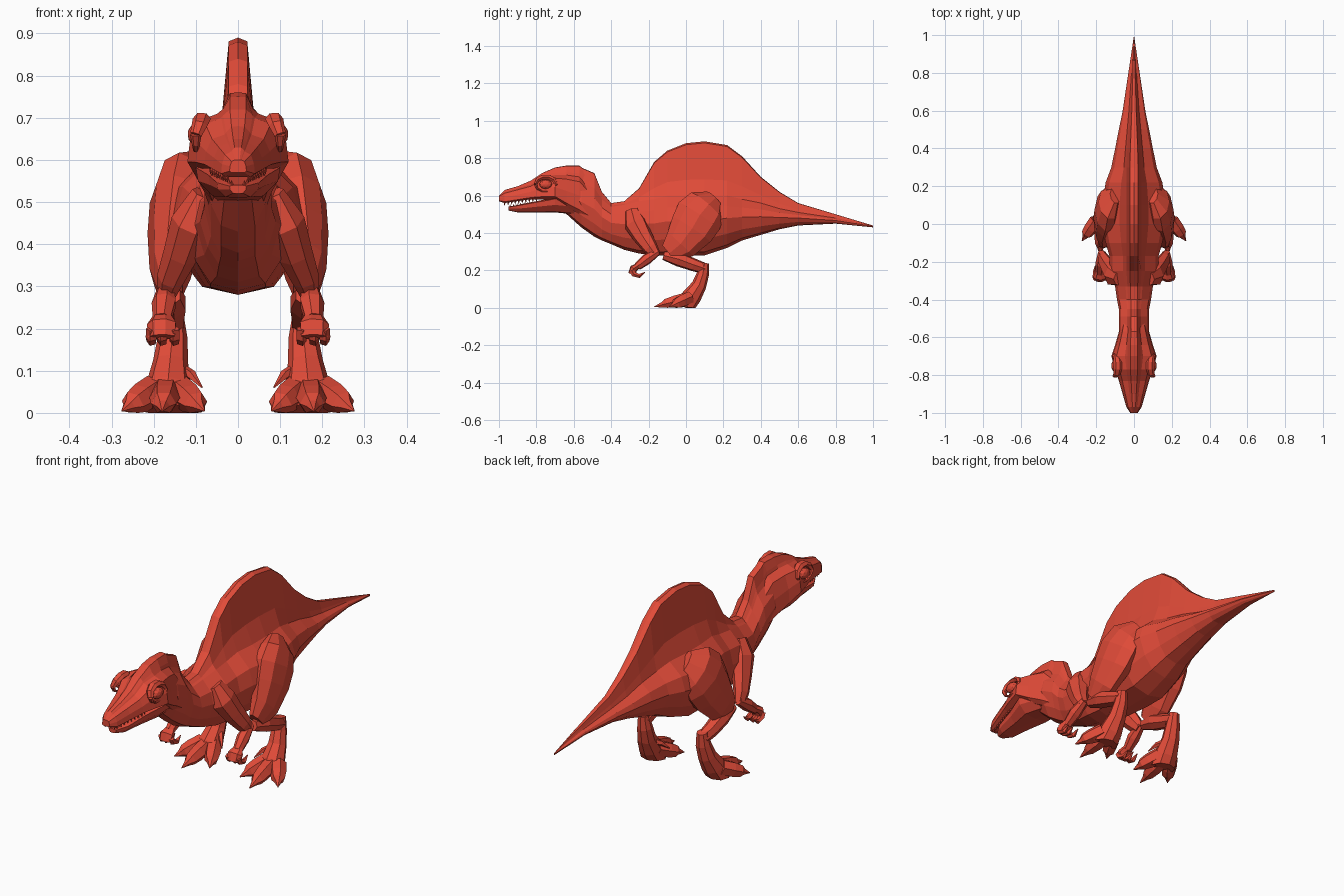
import bpy
import bmesh
from math import cos, sin, pi, tau
from mathutils import Vector, Matrix

if "Cube" in bpy.data.objects:
    bpy.data.objects.remove(bpy.data.objects["Cube"], do_unlink=True)

red = bpy.data.materials.new("brick red")
red.use_nodes = True
red.diffuse_color = (0.75, 0.07, 0.04, 1)
red.node_tree.nodes["Principled BSDF"].inputs["Base Color"].default_value = red.diffuse_color


def finish(name, bm, mirrored=False):
    """Turn a bmesh into a flat shaded red object, optionally mirrored left to right."""
    bmesh.ops.recalc_face_normals(bm, faces=bm.faces)
    mesh = bpy.data.meshes.new(name)
    bm.to_mesh(mesh)
    bm.free()
    mesh.materials.append(red)
    obj = bpy.data.objects.new(name, mesh)
    bpy.context.collection.objects.link(obj)
    if mirrored:
        obj.modifiers.new("Mirror", "MIRROR").use_mirror_merge = False
    return obj


def loft(name, rings, mirrored=False):
    """Skin a row of equal rings and cap both ends."""
    bm = bmesh.new()
    rows = [[bm.verts.new(point) for point in ring] for ring in rings]
    count = len(rows[0])
    for near, far in zip(rows, rows[1:]):
        for i in range(count):
            j = (i + 1) % count
            bm.faces.new((near[i], near[j], far[j], far[i]))
    bm.faces.new(rows[0])
    bm.faces.new(rows[-1])
    return finish(name, bm, mirrored)


def section(outline, ridge, y, bottom, width, back, top):
    """Symmetric upright cross-section, with a thin ridge or sail above the back."""
    half = [(width * across, bottom + (back - bottom) * up) for across, up in outline]
    if ridge:
        thickness = min(ridge, width * 0.35)
        half.append((thickness, back + (top - back) * 0.3))
        half.append((thickness * 0.55, back + (top - back) * 0.97))
    half.append((0, top))
    left = [Vector((x, y, z)) for x, z in half]
    right = [Vector((-x, y, z)) for x, z in half[-2:0:-1]]
    return left + right


def tube(name, path, depth_ratio=1, sides=7):
    """Mirrored limb piece through (x, y, z, side radius); depth_ratio makes it oval."""
    points = [Vector((x, y, z)) for x, y, z, radius in path]
    last = len(points) - 1
    rings = []
    for i, centre in enumerate(points):
        along = (points[min(i + 1, last)] - points[max(i - 1, 0)]).normalized()
        side = Vector((1, 0, 0))
        side = (side - along * side.dot(along)).normalized()
        depth = along.cross(side) * depth_ratio
        radius = path[i][-1]
        ring = []
        for k in range(sides):
            angle = k * tau / sides
            corner = centre + (side * cos(angle) + depth * sin(angle)) * radius
            corner.z = max(corner.z, 0)
            ring.append(corner)
        rings.append(ring)
    return loft(name, rings, True)


# Neck, torso, sail and tail in one skin: y, bottom, half width, back, top
torso_outline = [(0, 0), (.5, .06), (.8, .27), (1, .57), (.87, .8), (.45, 1)]
torso = [
    (-.66, .52, .06, .68, .74), (-.56, .43, .08, .67, .75),
    (-.49, .38, .08, .64, .72), (-.45, .36, .08, .58, .62),
    (-.4, .34, .09, .54, .56), (-.33, .31, .1, .55, .57),
    (-.25, .29, .13, .57, .64), (-.17, .28, .13, .58, .78),
    (-.1, .28, .15, .6, .84), (0, .28, .17, .6, .88),
    (.1, .28, .17, .6, .89), (.22, .32, .15, .6, .87),
    (.3, .36, .12, .58, .81), (.4, .39, .1, .56, .7),
    (.5, .42, .08, .53, .62), (.6, .44, .06, .51, .56),
    (.8, .45, .03, .48, .5), (1, .43, 0, .44, .44)]
loft("body_with_sail", [section(torso_outline, .04, *station) for station in torso])

# Skull with its low crest
skull_outline = [(0, 0), (.75, 0), (1, .12), (.95, .5), (.77, .87), (.4, 1)]
skull = [
    (-1, .57, .02, .6, .6), (-.97, .56, .04, .62, .63),
    (-.9, .57, .06, .64, .65), (-.83, .58, .08, .66, .68),
    (-.77, .58, .1, .7, .72), (-.7, .58, .12, .71, .75),
    (-.64, .54, .1, .71, .76), (-.57, .5, .08, .7, .76),
    (-.48, .45, .06, .6, .69)]
loft("skull", [section(skull_outline, .035, *station) for station in skull])

# Lower jaw, flat on top
jaw_outline = [(0, 0), (.6, .05), (.95, .5), (1, .9), (.6, 1)]
jaw = [(-.95, .52, .02, .54), (-.9, .51, .05, .55), (-.8, .51, .07, .57),
       (-.7, .51, .1, .59), (-.6, .5, .08, .58)]
loft("lower_jaw", [section(jaw_outline, None, *station, station[-1]) for station in jaw])


# Rows of teeth along both jaws
def tooth_row(name, count, start, end, length, flip):
    bm = bmesh.new()
    for i in range(count):
        spot = Vector(start).lerp(Vector(end), i / (count - 1))
        place = Matrix.Translation(spot) @ Matrix.Rotation(flip, 4, "X")
        bmesh.ops.create_cone(bm, cap_ends=True, segments=4, radius1=.006, radius2=0,
                              depth=length, matrix=place)
    finish(name, bm, True)


tooth_row("upper_teeth", 10, (.025, -.97, .555), (.065, -.8, .575), .02, pi)
tooth_row("lower_teeth", 8, (.015, -.94, .545), (.06, -.81, .565), .015, 0)

# Eyes, each inside a raised lid that is heaviest at the brow
eye = Vector((.1, -.75, .66))
bm = bmesh.new()
bmesh.ops.create_icosphere(bm, subdivisions=2, radius=1)
bmesh.ops.scale(bm, vec=(.02, .035, .025), verts=bm.verts)
bmesh.ops.translate(bm, vec=eye, verts=bm.verts)
finish("eyes", bm, True)
lid = []
for step in range(11):
    angle = step * tau / 10
    height = sin(angle)
    lid.append((eye.x - .015 * max(height, 0), eye.y - .055 * cos(angle),
                eye.z + .04 * height, .014 + .008 * height))
tube("eyelid_and_brow", lid, .7, 6)

# Hind legs
tube("thigh", [(.1, .15, .58, .03), (.13, .11, .54, .06), (.14, .07, .49, .07),
               (.15, .03, .42, .065), (.16, -.03, .34, .05), (.16, -.09, .29, .03)], 1.9, 9)
tube("shank", [(.16, -.12, .28, .025), (.16, -.04, .26, .04),
               (.16, .04, .23, .035), (.155, .1, .21, .03)])
tube("ankle_and_heel", [(.155, .1, .24, .025), (.155, .09, .18, .035), (.16, .07, .12, .042),
                        (.165, .03, .06, .055), (.17, 0, 0, .06)], .95, 8)


def toe(name, start, x, y):
    """Thick toe running forward from the foot into a sharp claw."""
    root, tip = Vector((start, .02, .055)), Vector((x, y, .005))
    stages = [(0, .036), (.4, .036), (.66, .03), (.78, .016), (1, .002)]
    tube(name, [(*root.lerp(tip, along), radius) for along, radius in stages], sides=6)


toe("outer_toe", .2, .275, -.09)
toe("middle_toe", .17, .18, -.17)
toe("inner_toe", .14, .08, -.1)
tube("rear_claw", [(.13, .05, .1, .015), (.11, .03, .09, .012), (.085, 0, .06, .002)], sides=5)

# Front arms
tube("upper_arm", [(.08, -.29, .52, .03), (.11, -.27, .45, .05), (.135, -.23, .38, .042),
                   (.16, -.19, .32, .033), (.17, -.16, .28, .022)], 1.25)
tube("forearm", [(.17, -.15, .3, .02), (.175, -.21, .26, .03), (.18, -.26, .22, .022)])
tube("palm", [(.18, -.25, .23, .022), (.18, -.28, .21, .036), (.18, -.29, .18, .033)], .6)

# Three hooked fingers on each hand
for label, x in (("inner", .15), ("middle", .18), ("outer", .205)):
    hook = [(x, -.29, .2, .013), (x, -.28, .18, .014), (x, -.25, .17, .012), (x, -.22, .19, .002)]
    tube(label + "_finger", hook, sides=5)
